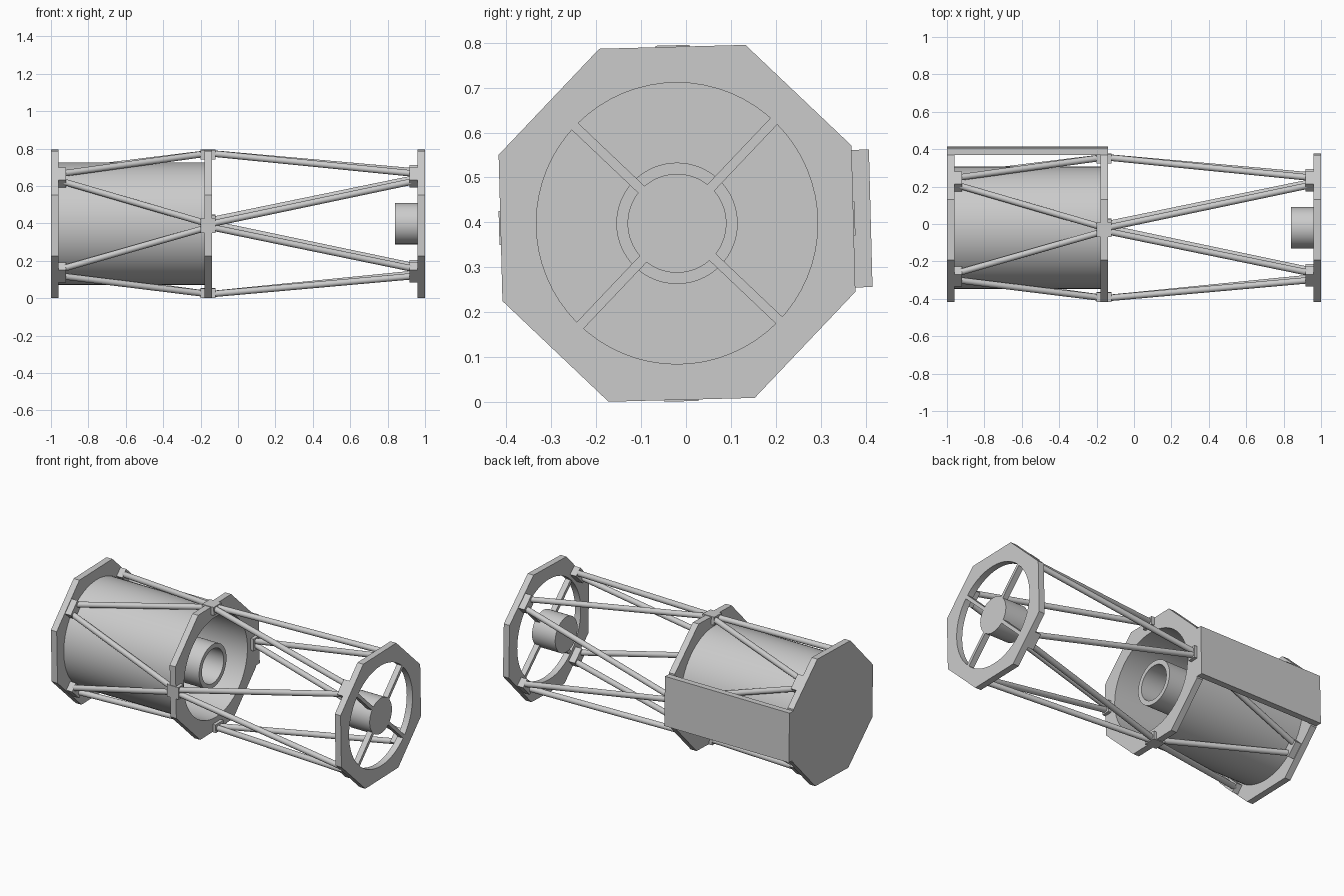
import bpy, bmesh
from math import sin, cos, pi, radians
from mathutils import Vector

if "Cube" in bpy.data.objects:
    bpy.data.objects.remove(bpy.data.objects["Cube"])

CY, CZ = -0.02, 0.398          # optical axis, parallel to x
TILT = radians(1.5)            # slight roll of the whole assembly


def circle(r, n=64, start=0.0):
    return [(r * cos(start + 2 * pi * i / n), r * sin(start + 2 * pi * i / n)) for i in range(n)]


def bar(angle, r0, r1, width):
    """Rectangle from radius r0 to r1 in the given direction."""
    c, s, w = cos(angle), sin(angle), width / 2
    return [(r * c - t * s, r * s + t * c) for r, t in ((r0, -w), (r1, -w), (r1, w), (r0, w))]


def finish(obj):
    bpy.ops.object.select_all(action='DESELECT')
    obj.select_set(True)
    bpy.context.view_layer.objects.active = obj
    if obj.type == 'CURVE':
        bpy.ops.object.convert(target='MESH')
        obj = bpy.context.view_layer.objects.active
    bm = bmesh.new()
    bm.from_mesh(obj.data)
    bmesh.ops.remove_doubles(bm, verts=bm.verts, dist=1e-5)
    bmesh.ops.recalc_face_normals(bm, faces=bm.faces)
    bm.to_mesh(obj.data)
    bm.free()
    bpy.ops.object.shade_smooth_by_angle(angle=radians(30))


def prism(name, x0, x1, *loops):
    """Extrude a yz profile (second loop = hole) from x0 to x1."""
    cu = bpy.data.curves.new(name, 'CURVE')
    cu.dimensions = '2D'
    cu.fill_mode = 'BOTH'
    cu.extrude = (x1 - x0) / 2
    for pts in loops:
        sp = cu.splines.new('POLY')
        sp.points.add(len(pts) - 1)
        for p, (a, b) in zip(sp.points, pts):
            p.co = (a, b, 0, 1)
        sp.use_cyclic_u = True
    obj = bpy.data.objects.new(name, cu)
    bpy.context.collection.objects.link(obj)
    obj.location = ((x0 + x1) / 2, CY, CZ)
    obj.rotation_euler = (pi / 2, 0, pi / 2)
    finish(obj)


def point(x, angle, r, t=0.0):
    return Vector((x, CY + r * cos(angle) - t * sin(angle), CZ + r * sin(angle) + t * cos(angle)))


def strut(name, a, b, r=0.018):
    d = b - a
    bpy.ops.mesh.primitive_cylinder_add(vertices=24, radius=r, depth=d.length, location=(a + b) / 2)
    obj = bpy.context.object
    obj.name = name
    obj.rotation_euler = d.to_track_quat('Z', 'Y').to_euler()
    finish(obj)


octagon = circle(0.425, 8, TILT + pi / 8)

# Rear plate and the two octagonal rings
prism("rear_plate", -1, -0.96, octagon)
prism("middle_ring", -0.18, -0.14, octagon, circle(0.313))
prism("front_ring", 0.96, 1, octagon, circle(0.313))

# Main tube and central baffle
prism("main_tube", -0.96, -0.18, circle(0.327), circle(0.313))
prism("central_baffle", -0.96, -0.16, circle(0.135), circle(0.107))

# Secondary hub with four vanes
prism("secondary_hub", 0.84, 1, circle(0.11))
for k in range(4):
    prism("spider_vane", 0.965, 1, bar(TILT + pi / 4 + k * pi / 2, 0.105, 0.318, 0.021))

# Flat mounting plate along the back
prism("mounting_plate", -1, -0.14, bar(TILT, 0.392, 0.431, 0.306))

# Truss: four middle nodes, each linked to two nodes at both ends
for k in range(4):
    mid = TILT + k * pi / 2
    diag = mid + pi / 4
    prism("middle_node", -0.20, -0.12, bar(mid, 0.345, 0.396, 0.076))
    prism("rear_node", -0.96, -0.92, bar(diag, 0.332, 0.388, 0.095))
    prism("front_node", 0.918, 0.96, bar(diag, 0.332, 0.388, 0.095))
    for side in (-1, 1):
        end = mid + side * pi / 4
        for name, xm, xe in (("rear_strut", -0.17, -0.945), ("front_strut", -0.13, 0.945)):
            strut(name, point(xm, mid, 0.375, side * 0.012),
                  point(xe, end, 0.36, -side * 0.027), 0.017)
